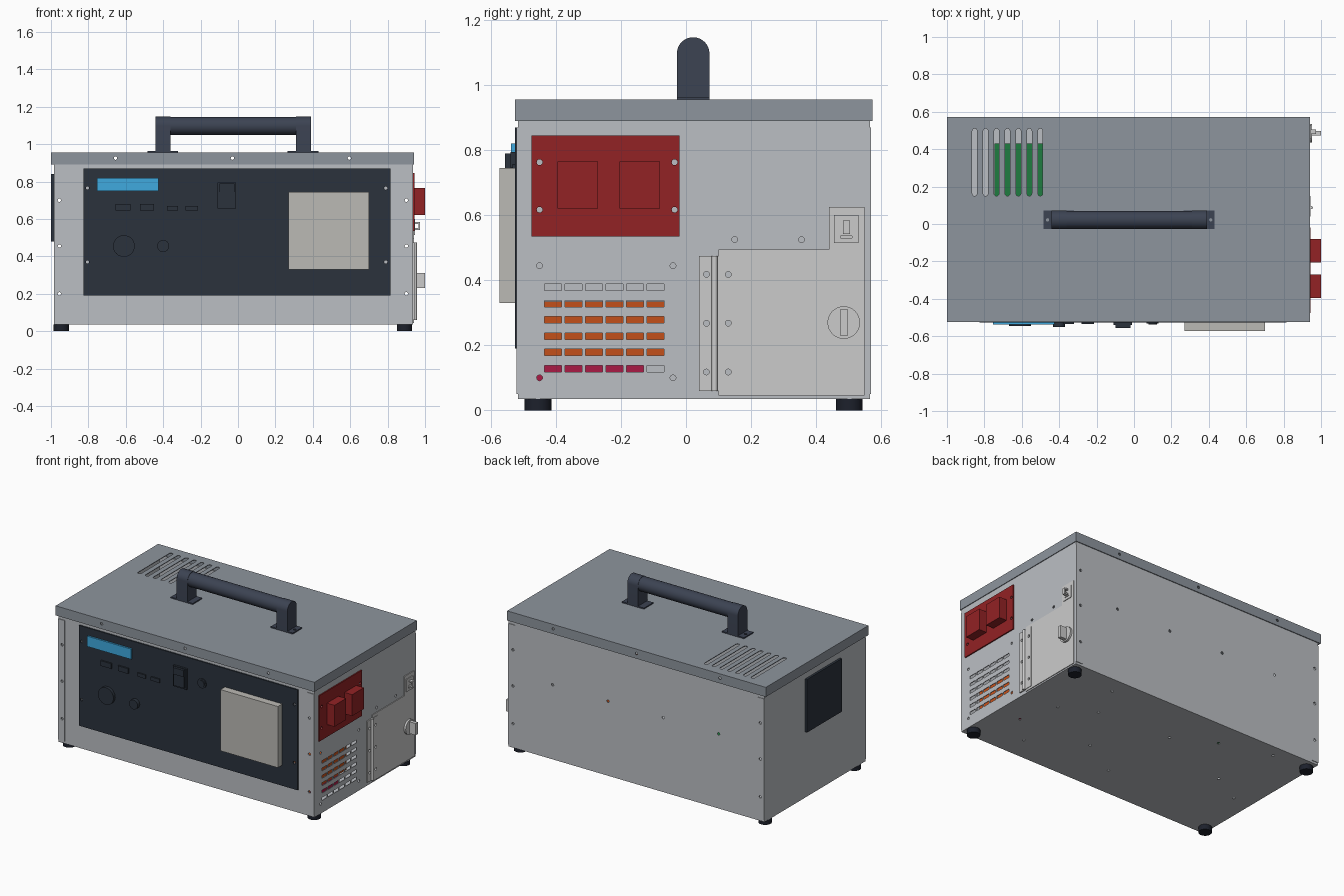
import bpy, bmesh, math
from mathutils import Vector

if "Cube" in bpy.data.objects:
    bpy.data.objects.remove(bpy.data.objects["Cube"])


def material(name, rgb):
    m = bpy.data.materials.new(name)
    m.diffuse_color = (*rgb, 1)
    m.use_nodes = True
    m.node_tree.nodes["Principled BSDF"].inputs["Base Color"].default_value = m.diffuse_color
    return m


STEEL = material("light_steel", (.50, .52, .55))
DOORC = material("pale_steel", (.60, .61, .63))
LIDC = material("lid_grey", (.27, .30, .34))
NAVY = material("dark_panel", (.024, .032, .046))
HANDLEC = material("handle_grey", (.045, .056, .085))
RUBBER = material("rubber", (.012, .015, .025))
RED = material("red", (.29, .016, .018))
BLUE = material("display_blue", (.05, .40, .74))
BEIGE = material("warm_grey", (.50, .49, .46))
GREEN = material("board_green", (.013, .20, .05))
ORANGE = material("orange", (.55, .08, .01))
MAGENTA = material("magenta", (.40, .01, .06))


def finish(name, bm, mat=None):
    bmesh.ops.recalc_face_normals(bm, faces=bm.faces)
    me = bpy.data.meshes.new(name)
    bm.to_mesh(me)
    bm.free()
    ob = bpy.data.objects.new(name, me)
    bpy.context.collection.objects.link(ob)
    if mat:
        me.materials.append(mat)
    return ob


def select(ob):
    bpy.ops.object.select_all(action='DESELECT')
    ob.select_set(True)
    bpy.context.view_layer.objects.active = ob


def place(axis, a, b, d):
    # profile coordinates (a, b) plus depth d along the axis
    return {'x': (d, a, b), 'y': (a, d, b), 'z': (a, b, d)}[axis]


def add_prism(bm, pts, axis, lo, hi):
    rings = [[bm.verts.new(place(axis, a, b, d)) for a, b in pts] for d in (lo, hi)]
    bm.faces.new(rings[0])
    bm.faces.new(rings[1])
    n = len(pts)
    for i in range(n):
        j = (i + 1) % n
        bm.faces.new((rings[0][i], rings[0][j], rings[1][j], rings[1][i]))


def rect(a0, a1, b0, b1):
    return [(a0, b0), (a1, b0), (a1, b1), (a0, b1)]


def arc(a, b, r, start=0, end=360, n=32):
    full = end - start == 360
    steps = n if full else n + 1
    return [(a + r * math.cos(math.radians(start + (end - start) * i / n)),
             b + r * math.sin(math.radians(start + (end - start) * i / n))) for i in range(steps)]


def prism(name, pts, axis, lo, hi, mat=None, smooth=False):
    bm = bmesh.new()
    add_prism(bm, pts, axis, lo, hi)
    ob = finish(name, bm, mat)
    if smooth:
        select(ob)
        bpy.ops.object.shade_smooth_by_angle(angle=math.radians(35))
    return ob


def box(name, x0, x1, y0, y1, z0, z1, mat=None):
    return prism(name, rect(x0, x1, y0, y1), 'z', z0, z1, mat)


def disc(name, a, b, r, axis, lo, hi, mat):
    return prism(name, arc(a, b, r), axis, lo, hi, mat, True)


def shell(name, x0, x1, y0, y1, z0, z1, open_dir, mat):
    # sheet metal tray, open at the top (1) or bottom (-1)
    bm = bmesh.new()
    add_prism(bm, rect(x0, x1, y0, y1), 'z', z0, z1)
    bmesh.ops.recalc_face_normals(bm, faces=bm.faces)
    gone = [f for f in bm.faces if f.normal.z * open_dir > .5]
    bmesh.ops.delete(bm, geom=gone, context='FACES')
    me = bpy.data.meshes.new(name)
    bm.to_mesh(me)
    bm.free()
    me.materials.append(mat)
    ob = bpy.data.objects.new(name, me)
    bpy.context.collection.objects.link(ob)
    mod = ob.modifiers.new("sheet", 'SOLIDIFY')
    mod.thickness, mod.offset = .008, -1
    select(ob)
    bpy.ops.object.modifier_apply(modifier=mod.name)
    return ob


def cut(targets, shapes):
    # shapes: (profile, axis, lo, hi)
    bm = bmesh.new()
    for s in shapes:
        add_prism(bm, *s)
    cutter = finish("cutter", bm)
    cutter.hide_render = True
    for ob in targets:
        mod = ob.modifiers.new("holes", 'BOOLEAN')
        mod.operation, mod.solver, mod.object = 'DIFFERENCE', 'EXACT', cutter
        select(ob)
        bpy.ops.object.modifier_apply(modifier=mod.name)
    bpy.data.objects.remove(cutter)


def hole(a, b, axis, lo, hi, r=.009):
    return (arc(a, b, r, n=12), axis, lo, hi)


# case, lid and corner flanges
body = shell("case_body", -.985, .935, -.517, .565, .035, .892, 1, STEEL)
lid = shell("lid", -1.0, .94, -.525, .573, .89, .955, -1, LIDC)
flanges = [box(f"corner_flange_{i}{j}", x, x + .05, y, y + .004, .05, .87, STEEL)
           for i, x in enumerate((-.985, .885)) for j, y in enumerate((-.521, .565))]

# front panel
panel = box("front_panel", -.825, .815, -.526, -.517, .19, .87, NAVY)
cut([body, panel], [hole(x, z, 'y', -.6, -.48) for x in (-.805, .79) for z in (.37, .765)])
box("display", -.755, -.425, -.538, -.526, .75, .82, BLUE)
for i, (x0, x1, z0, z1, y) in enumerate([(-.655, -.575, .645, .68, -.537), (-.525, -.45, .645, .68, -.537),
                                       (-.38, -.32, .645, .67, -.535), (-.28, -.215, .645, .67, -.535)]):
    box(f"button_{i}", x0, x1, y, -.526, z0, z1, NAVY)
box("switch_frame", -.11, -.01, -.54, -.526, .655, .795, NAVY)
box("switch_rocker", -.10, -.02, -.556, -.54, .745, .79, NAVY)
box("switch_body", -.10, -.02, -.548, -.54, .665, .745, NAVY)
disc("large_knob", -.61, .455, .058, 'y', -.546, -.526, NAVY)
disc("small_knob", -.40, .455, .032, 'y', -.550, -.526, NAVY)
disc("round_button_ring", .10, .725, .032, 'y', -.533, -.526, NAVY)
disc("round_button", .10, .725, .022, 'y', -.538, -.533, NAVY)
box("front_box", .27, .70, -.573, -.526, .33, .745, BEIGE)

# left side panel
box("left_panel", -1.0, -.985, -.24, .13, .48, .84, NAVY)

# red socket plate on the right side
plate = box("socket_plate", .935, .943, -.475, -.02, .535, .845, RED)
for i, y in enumerate((-.395, -.205)):
    box(f"socket_{i}", .943, 1.0, y, y + .125, .62, .765, RED)

# right door, hinge, turn latch and hasp
door = prism("service_door", [(.10, .045), (.548, .045), (.548, .625), (.44, .625), (.44, .495), (.10, .495)],
             'x', .935, .940, DOORC)
leaf = box("hinge_leaf", .935, .943, .04, .15, .06, .475, DOORC)
disc("hinge_barrel", .947, .088, .009, 'z', .06, .475, DOORC)
disc("turn_latch", .485, .27, .05, 'x', .940, .953, DOORC)
box("turn_latch_grip", .953, 1.0, .474, .498, .23, .31, DOORC)
frame = box("hasp_plate", .940, .945, .455, .53, .515, .60, DOORC)
cut([frame], [(rect(.475, .51, .530, .536), 'x', .9, .99)])
for i, (x0, x1, z0, z1) in enumerate([(.945, .972, .574, .583), (.945, .972, .542, .551), (.964, .972, .551, .574)]):
    box(f"hasp_loop_{i}", x0, x1, .482, .504, z0, z1, DOORC)

# right vents and screw holes
vents = [(rect(-.435 + .063 * c, -.382 + .063 * c, .118 + .05 * r, .138 + .05 * r), 'x', .9, .98)
         for c in range(6) for r in range(6)]
cut([body], vents)
right_holes = [(-.45, .10), (-.04, .10), (-.45, .445), (-.04, .445), (.15, .525), (.355, .525),
               (-.45, .617), (-.035, .617), (-.45, .763), (-.035, .763)]
right_holes += [(y, z) for y in (.063, .13) for z in (.118, .268, .418)]
cut([body, plate, leaf, door], [hole(y, z, 'x', .9, .98) for y, z in right_holes])

# screw holes in the corners, back and floor
cut([body] + flanges, [hole(x, z, 'y', -.7, .7) for x in (-.955, .90) for z in (.20, .455, .70)])
cut([body], [hole(x, .54, 'y', .5, .7) for x in (-.64, -.225, .19, .605)])
floor = [(.68, .09), (.76, -.17), (.55, .45), (-.08, .24), (.23, -.14), (-.63, .05), (-.70, .48),
         (-.85, -.07), (.58, -.35), (-.05, -.30), (-.35, .38), (.45, .20)]
cut([body], [hole(x, y, 'z', -.05, .08) for x, y in floor])

# lid slots and skirt holes
slots = []
for i in range(7):
    x = -.852 + .0585 * i
    slots.append((arc(x, .497, .013, 0, 180, 8) + arc(x, .163, .013, 180, 360, 8), 'z', .93, .98))
cut([lid], slots)
cut([lid], [hole(x, .925, 'y', -.7, .7) for x in (-.655, -.03, .595)])

# carrying handle
post = [(-.028, .963), (.072, .963)] + arc(.022, 1.097, .05, 0, 180, 20)
for side, x in (("left", -.44), ("right", .31)):
    prism(f"handle_post_{side}", post, 'x', x, x + .08, HANDLEC, True)
    foot = box(f"handle_foot_{side}", x - .045, x + .12 - .0, -.028, .072, .955, .963, HANDLEC)
    hx = x - .022 if side == "left" else x + .10
    cut([foot], [hole(hx, .022, 'z', .94, .98)])
disc("handle_bar", .022, 1.097, .048, 'x', -.36, .31, HANDLEC)

# rubber feet
for i, x in enumerate((-.945, .89)):
    for j, y in enumerate((-.455, .502)):
        disc(f"rubber_foot_{i}{j}", x, y, .041, 'z', 0, .035, RUBBER)

# inner parts seen through the vents
box("circuit_board", -.745, -.25, -.10, .43, .30, .31, GREEN)
box("coil_block", .60, .84, -.46, -.04, .15, .335, ORANGE)
box("terminal_strip", .60, .84, -.46, -.12, .08, .15, MAGENTA)
